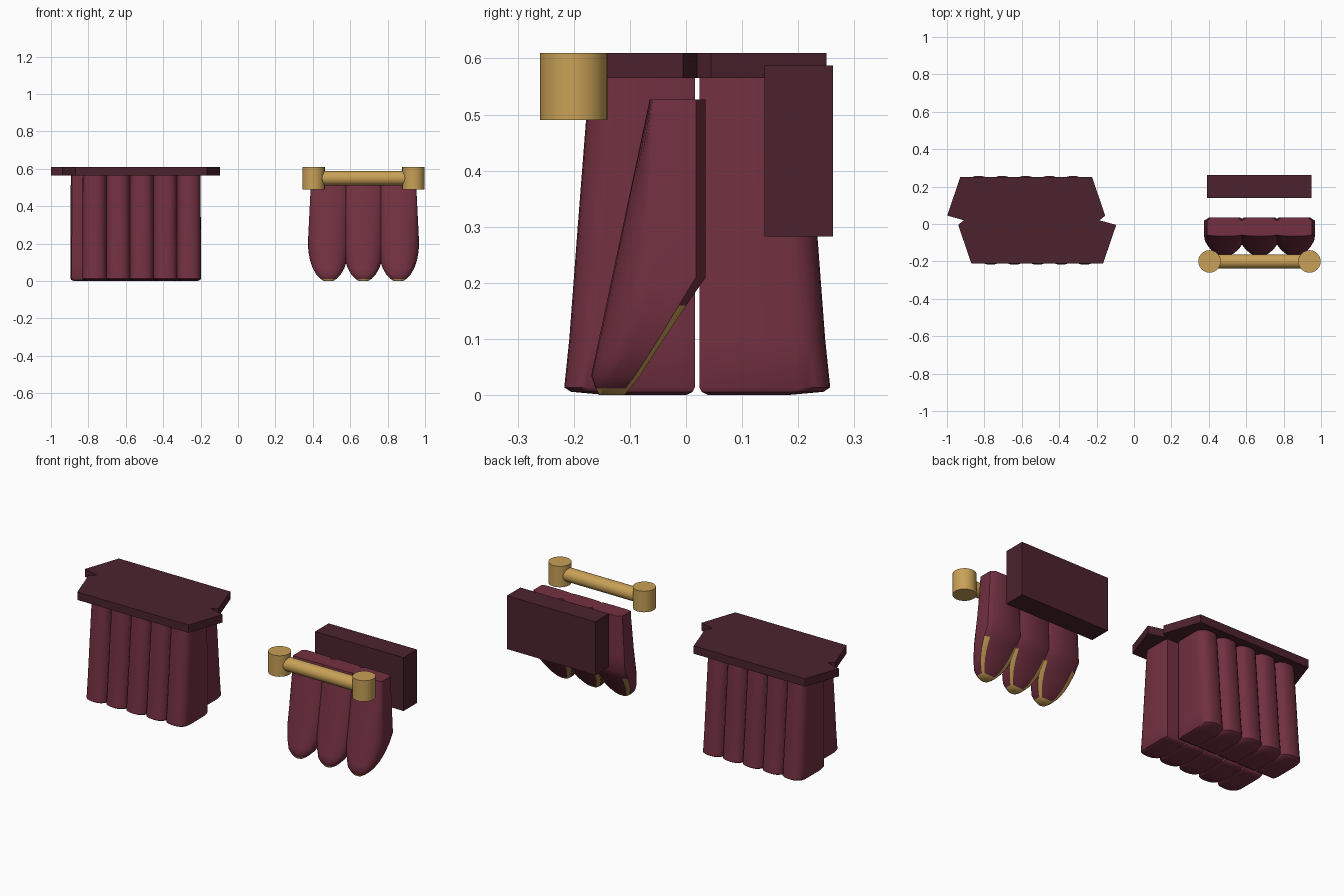
import bpy, bmesh, math
from mathutils import Matrix, Vector

if "Cube" in bpy.data.objects:
    bpy.data.objects.remove(bpy.data.objects["Cube"])


def material(name, rgb):
    m = bpy.data.materials.new(name)
    m.diffuse_color = (*rgb, 1)
    m.use_nodes = True
    m.node_tree.nodes["Principled BSDF"].inputs["Base Color"].default_value = m.diffuse_color
    return m


CLOTH = material("burgundy cloth", (0.17, 0.030, 0.052))
DARK = material("dark burgundy", (0.072, 0.016, 0.027))
GOLD = material("gold", (0.58, 0.355, 0.095))


def finish(bm, name, mats, smooth=True, angle=40):
    bmesh.ops.recalc_face_normals(bm, faces=bm.faces)
    me = bpy.data.meshes.new(name)
    bm.to_mesh(me)
    bm.free()
    for m in mats:
        me.materials.append(m)
    ob = bpy.data.objects.new(name, me)
    bpy.context.collection.objects.link(ob)
    if smooth:
        bpy.ops.object.select_all(action='DESELECT')
        ob.select_set(True)
        bpy.context.view_layer.objects.active = ob
        bpy.ops.object.shade_smooth_by_angle(angle=math.radians(angle))
    return ob


def section(cx, z, w, yf, ys, yb, power, back):
    """Flat back, straight sides to ys, rounded front to yf."""
    yc = yb + 0.18 * (ys - yb)
    pts = [(back * w, yb), (w, yc)]
    for i in range(13):
        a = math.pi * i / 12
        c = math.cos(a)
        pts.append((math.copysign(abs(c) ** power, c) * w, ys + (yf - ys) * math.sin(a)))
    pts += [(-w, yc), (-back * w, yb)]
    return [Vector((cx + x, y, z)) for x, y in pts]


def loft(bm, rings, gold_below=None):
    loops = [[bm.verts.new(p) for p in r] for r in rings]
    n = len(loops[0])
    for a, b in zip(loops, loops[1:]):
        for j in range(n):
            k = (j + 1) % n
            f = bm.faces.new((a[j], a[k], b[k], b[j]))
            # gold trim follows the rear edges of the rounded hem
            if gold_below and a[j].co.z < gold_below and (j in (0, n - 2) or a[j].co.z < 0.015):
                f.material_index = 1
    bm.faces.new(loops[0])
    end = bm.faces.new(loops[-1])
    if gold_below:
        end.material_index = 1


def interp(z, keys):
    for (z0, v0), (z1, v1) in zip(keys, keys[1:]):
        if z >= z1:
            return v0 + (v1 - v0) * (z - z0) / (z1 - z0)
    return keys[-1][1]


HALF_TURN = (Matrix.Translation((-0.547, 0.02, 0)) @ Matrix.Rotation(math.pi, 4, 'Z')
             @ Matrix.Translation((0.547, -0.02, 0)))

# Pleated block: two rows of five deep folds, back row is the front row turned round
for label, turn in (("front", Matrix.Identity(4)), ("back", HALF_TURN)):
    bm = bmesh.new()
    for i in range(5):
        cx = -0.767 + 0.126 * i
        rings = []
        for z, w, yf, yb in ((0.57, 0.063, -0.172, 0.016), (0.3, 0.064, -0.193, 0.016),
                             (0.1, 0.065, -0.208, 0.016), (0.014, 0.065, -0.217, 0.016),
                             (0.006, 0.061, -0.205, 0.012), (0.0, 0.045, -0.14, 0.0)):
            rings.append(section(cx, z, w, yf, yf + 0.055, yb, 0.75, 0.9))
        loft(bm, rings)
    bm.transform(turn)
    finish(bm, label + "_folds", [CLOTH])

    # Top board half
    bm = bmesh.new()
    outline = [(-0.165, -0.21), (-0.095, -0.005), (-0.185, 0.02),
               (-0.91, 0.02), (-0.94, -0.005), (-0.87, -0.21)]
    f = bm.faces.new([bm.verts.new((x, y, 0.565)) for x, y in outline])
    ext = bmesh.ops.extrude_face_region(bm, geom=[f])
    bmesh.ops.translate(bm, vec=(0, 0, 0.045),
                        verts=[v for v in ext["geom"] if isinstance(v, bmesh.types.BMVert)])
    bm.transform(turn)
    finish(bm, label + "_top_board", [DARK], smooth=False)

# Valance: three hanging swags with rounded gold-trimmed hems
FRONT = [(0.53, -0.064), (0.03, -0.17), (0.0, -0.155)]
SIDE = [(0.53, -0.058), (0.2, -0.062), (0.1, -0.09), (0.03, -0.135), (0.0, -0.14)]
BACK = [(0.53, 0.035), (0.21, 0.035), (0.13, -0.02), (0.03, -0.085), (0.0, -0.11)]
bm = bmesh.new()
for i in (-1, 0, 1):
    rings = []
    for z in (0.527, 0.4, 0.3, 0.21, 0.16, 0.11, 0.07, 0.035, 0.012, 0.0):
        if z > 0.2:
            w = 0.11 - 0.016 * (z - 0.21) / 0.317
        else:
            w = 0.11 * math.sqrt(1 - ((0.2 - z) / 0.205) ** 2)
        rings.append(section(0.671 + 0.187 * i, z, w, interp(z, FRONT),
                             interp(z, SIDE), interp(z, BACK), 0.9, 0.75))
    loft(bm, rings, gold_below=0.2)
finish(bm, "valance_swags", [CLOTH, GOLD])


def cylinder(name, r, depth, loc, rot=Matrix.Identity(4)):
    bm = bmesh.new()
    bmesh.ops.create_cone(bm, cap_ends=True, segments=24, radius1=r, radius2=r, depth=depth,
                          matrix=Matrix.Translation(loc) @ rot)
    return finish(bm, name, [GOLD])


# Curtain rod and end caps
cylinder("curtain_rod", 0.038, 0.52, (0.67, -0.2, 0.55), Matrix.Rotation(math.pi / 2, 4, 'Y'))
cylinder("left_rod_end", 0.06, 0.12, (0.404, -0.2, 0.55))
cylinder("right_rod_end", 0.06, 0.12, (0.938, -0.2, 0.55))

# Back panel
bm = bmesh.new()
bmesh.ops.create_cube(bm, size=1, matrix=Matrix.Translation((0.67, 0.201, 0.435))
                      @ Matrix.Diagonal((0.56, 0.122, 0.305, 1)))
finish(bm, "back_panel", [DARK], smooth=False)
